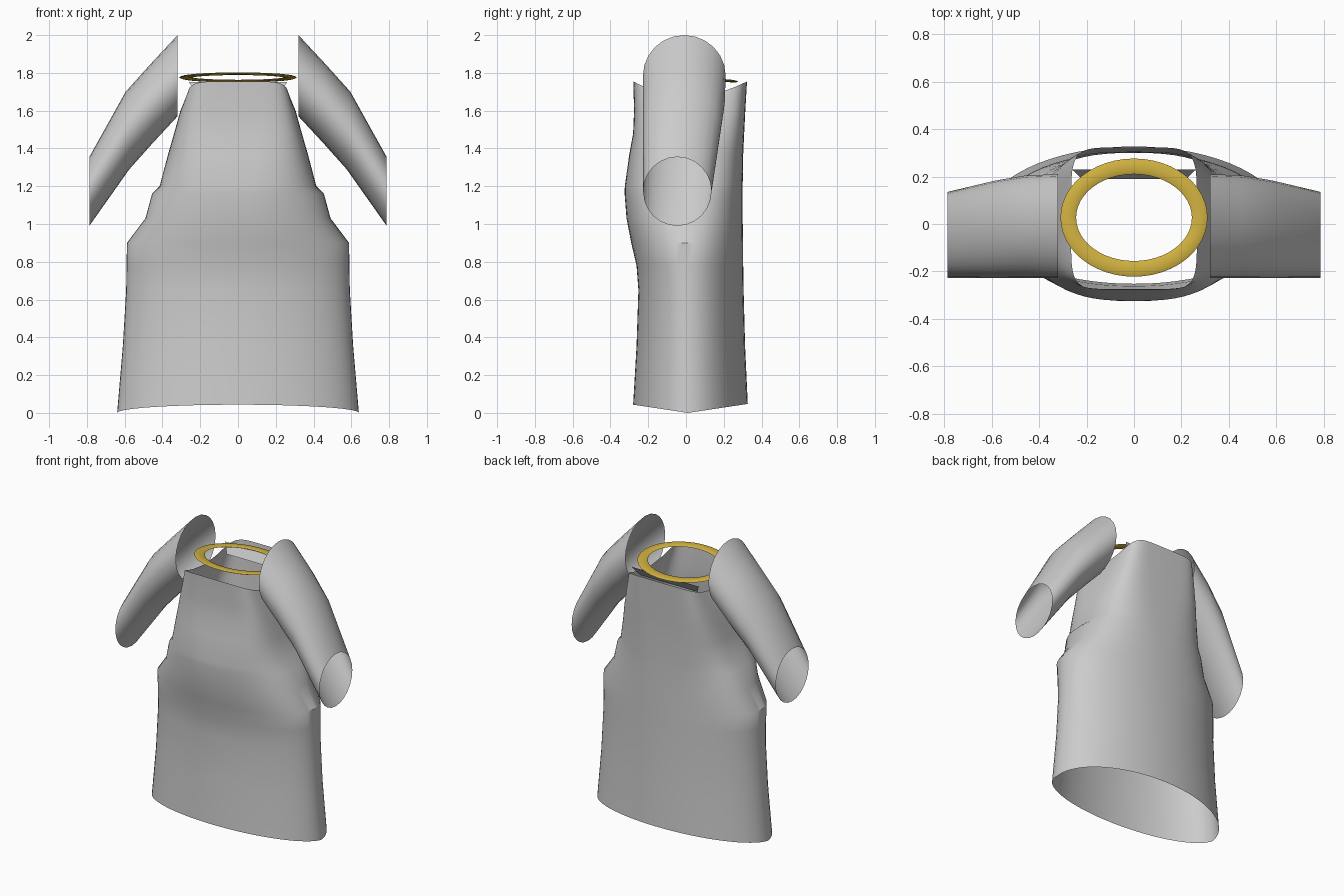
import bpy
from math import sin, cos, pi, copysign

if "Cube" in bpy.data.objects:
    bpy.data.objects.remove(bpy.data.objects["Cube"])


def loft(name, rings, closed=False):
    """Skin a list of equally long closed rings into a smooth open surface."""
    n = len(rings[0])
    verts = [p for r in rings for p in r]
    faces = []
    rows = len(rings) if closed else len(rings) - 1
    for i in range(rows):
        a, b = i * n, ((i + 1) % len(rings)) * n
        for j in range(n):
            k = (j + 1) % n
            faces.append((a + j, a + k, b + k, b + j))
    mesh = bpy.data.meshes.new(name)
    mesh.from_pydata(verts, [], faces)
    ob = bpy.data.objects.new(name, mesh)
    bpy.context.collection.objects.link(ob)
    bpy.ops.object.select_all(action='DESELECT')
    ob.select_set(True)
    bpy.context.view_layer.objects.active = ob
    bpy.ops.object.shade_smooth_by_angle(angle=0.6)
    return ob


def spow(v, e):
    return copysign(abs(v) ** e, v)


# Body: z, half width, front y, back y, squareness
sections = [
    (0.00, 0.64, -0.28, 0.327, 2.0),
    (0.35, 0.61, -0.262, 0.313, 2.0),
    (0.65, 0.592, -0.252, 0.305, 2.05),
    (0.78, 0.59, -0.262, 0.303, 2.1),
    (0.90, 0.588, -0.29, 0.302, 2.1),
    (1.03, 0.49, -0.315, 0.30, 2.4),
    (1.16, 0.455, -0.325, 0.30, 2.5),
    (1.20, 0.415, -0.324, 0.30, 2.8),
    (1.37, 0.37, -0.30, 0.303, 3.4),
    (1.48, 0.338, -0.28, 0.308, 4.2),
    (1.60, 0.305, -0.275, 0.314, 5.0),
    (1.755, 0.265, -0.279, 0.323, 6.0),
]
YC, SEG = 0.01, 64
rings = []
for i, (z, w, yf, yb, n) in enumerate(sections):
    ring = []
    for j in range(SEG):
        t = 2 * pi * j / SEG
        x = w * spow(cos(t), 2 / n)
        s = spow(sin(t), 2 / n)
        y = YC + s * ((yb - YC) if s > 0 else (YC - yf))
        dz = 0
        if i == 0:                       # hem rises at front and back
            dz = 0.15 * abs(y - YC)
        elif i == len(sections) - 1:     # shoulder edge dips at the sides
            dz = -0.08 * (1 - s * s)
        ring.append((x, y, z + dz))
    rings.append(ring)
loft("shirt_body", rings)

# Sleeves: top (x, z), bottom (x, z), front y, back y
sleeve = [
    ((0.32, 2.00), (0.32, 1.57), -0.228, 0.21),
    ((0.46, 1.85), (0.45, 1.43), -0.228, 0.205),
    ((0.595, 1.70), (0.575, 1.29), -0.227, 0.183),
    ((0.787, 1.355), (0.787, 0.99), -0.227, 0.135),
]
for side, label in ((1, "right_sleeve"), (-1, "left_sleeve")):
    rings = []
    for (xt, zt), (xb, zb), yf, yb in sleeve:
        ring = []
        for j in range(24):
            t = side * 2 * pi * j / 24
            c = cos(t)
            ring.append((side * ((xt + xb) / 2 + c * (xt - xb) / 2),
                         (yf + yb) / 2 + side * sin(t) * (yb - yf) / 2,
                         (zt + zb) / 2 + c * (zt - zb) / 2))
        rings.append(ring)
    loft(label, rings)

# Collar ring: flat tilted band, low at the back
gold = bpy.data.materials.new("gold")
gold.diffuse_color = (0.62, 0.43, 0.05, 1)
gold.use_nodes = True
gold.node_tree.nodes["Principled BSDF"].inputs["Base Color"].default_value = gold.diffuse_color
rings = []
for j in range(48):
    t = 2 * pi * j / 48
    ring = []
    for k in range(8):
        a = 2 * pi * k / 8
        off = 0.033 * cos(a)
        y = (0.216 + off) * sin(t)
        ring.append(((0.277 + off) * cos(t), 0.027 + y,
                     1.776 - 0.09 * y + 0.007 * sin(a)))
    rings.append(ring)
collar = loft("collar_ring", rings, closed=True)
collar.data.materials.append(gold)

# Inner neck strip at the back
mesh = bpy.data.meshes.new("neck_strip")
mesh.from_pydata([(-0.26, 0.23, 1.752), (0.26, 0.23, 1.752),
                  (0.22, 0.19, 1.69), (-0.22, 0.19, 1.69)], [], [(0, 1, 2, 3)])
bpy.context.collection.objects.link(bpy.data.objects.new("neck_strip", mesh))
